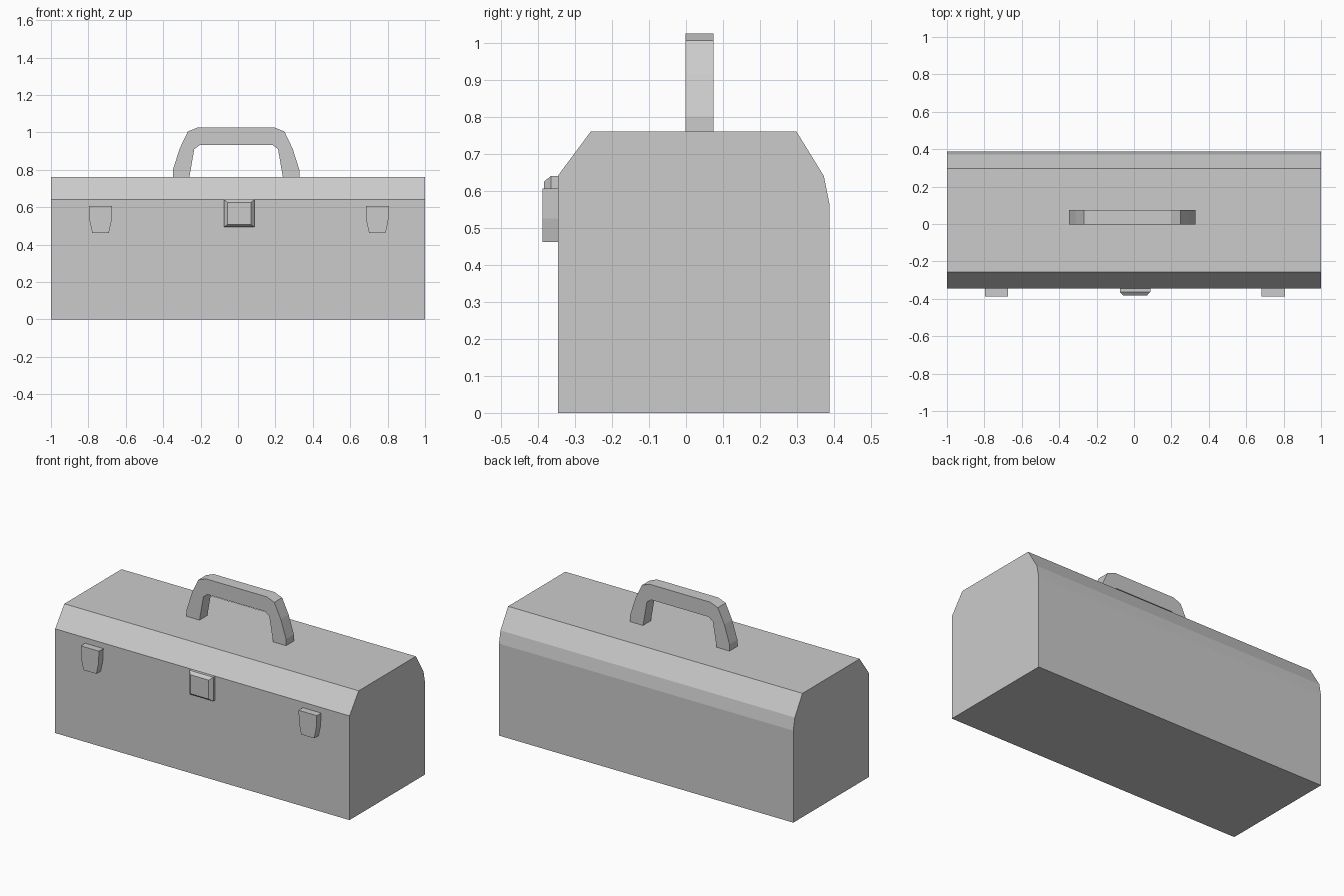
import bpy, bmesh

if "Cube" in bpy.data.objects:
    bpy.data.objects.remove(bpy.data.objects["Cube"])


def make(name, rings):
    """Solid skinned through a list of rings with equal point counts."""
    bm = bmesh.new()
    loops = [[bm.verts.new(p) for p in ring] for ring in rings]
    n = len(loops[0])
    for a, b in zip(loops, loops[1:]):
        for i in range(n):
            j = (i + 1) % n
            bm.faces.new((a[i], a[j], b[j], b[i]))
    bm.faces.new(loops[0])
    bm.faces.new(loops[-1])
    bmesh.ops.recalc_face_normals(bm, faces=bm.faces)
    mesh = bpy.data.meshes.new(name)
    bm.to_mesh(mesh)
    bm.free()
    obj = bpy.data.objects.new(name, mesh)
    bpy.context.collection.objects.link(obj)
    return obj


def prism_y(name, profile, y0, y1):
    """Extrude an (x, z) outline along y."""
    return make(name, [[(x, y, z) for x, z in profile] for y in (y0, y1)])


# Box body with chamfered lid: (y, z) section extruded along x
section = [(-0.346, 0), (0.387, 0), (0.387, 0.565), (0.372, 0.64),
           (0.298, 0.76), (-0.257, 0.76), (-0.346, 0.64)]
make("toolbox_body", [[(x, y, z) for y, z in section] for x in (-1, 1)])

# Carry handle: half outline mirrored around its own centre
HX = -0.01
outer = [(0.338, 0.76), (0.338, 0.80), (0.302, 0.913), (0.258, 1.005), (0.207, 1.025)]
inner = [(0.195, 0.932), (0.224, 0.91), (0.25, 0.76)]
outline = ([(HX + x, z) for x, z in outer]
           + [(HX - x, z) for x, z in reversed(outer)]
           + [(HX - x, z) for x, z in reversed(inner)]
           + [(HX + x, z) for x, z in inner])
prism_y("carry_handle", outline, -0.002, 0.074)

# Side latches: tapered tabs
tab = [(-0.062, 0.606), (0.062, 0.606), (0.058, 0.525),
       (0.044, 0.462), (-0.044, 0.462), (-0.058, 0.525)]
for side, cx in (("left", -0.735), ("right", 0.745)):
    prism_y("latch_" + side, [(cx + x, z) for x, z in tab], -0.388, -0.34)


# Centre clasp: plate with chamfered front
def rect(x0, x1, z0, z1, y):
    return [(x0, y, z0), (x1, y, z0), (x1, y, z1), (x0, y, z1)]


make("centre_clasp", [rect(-0.075, 0.087, 0.493, 0.64, -0.34),
                      rect(-0.075, 0.087, 0.493, 0.64, -0.364),
                      rect(-0.056, 0.069, 0.508, 0.625, -0.383)])
